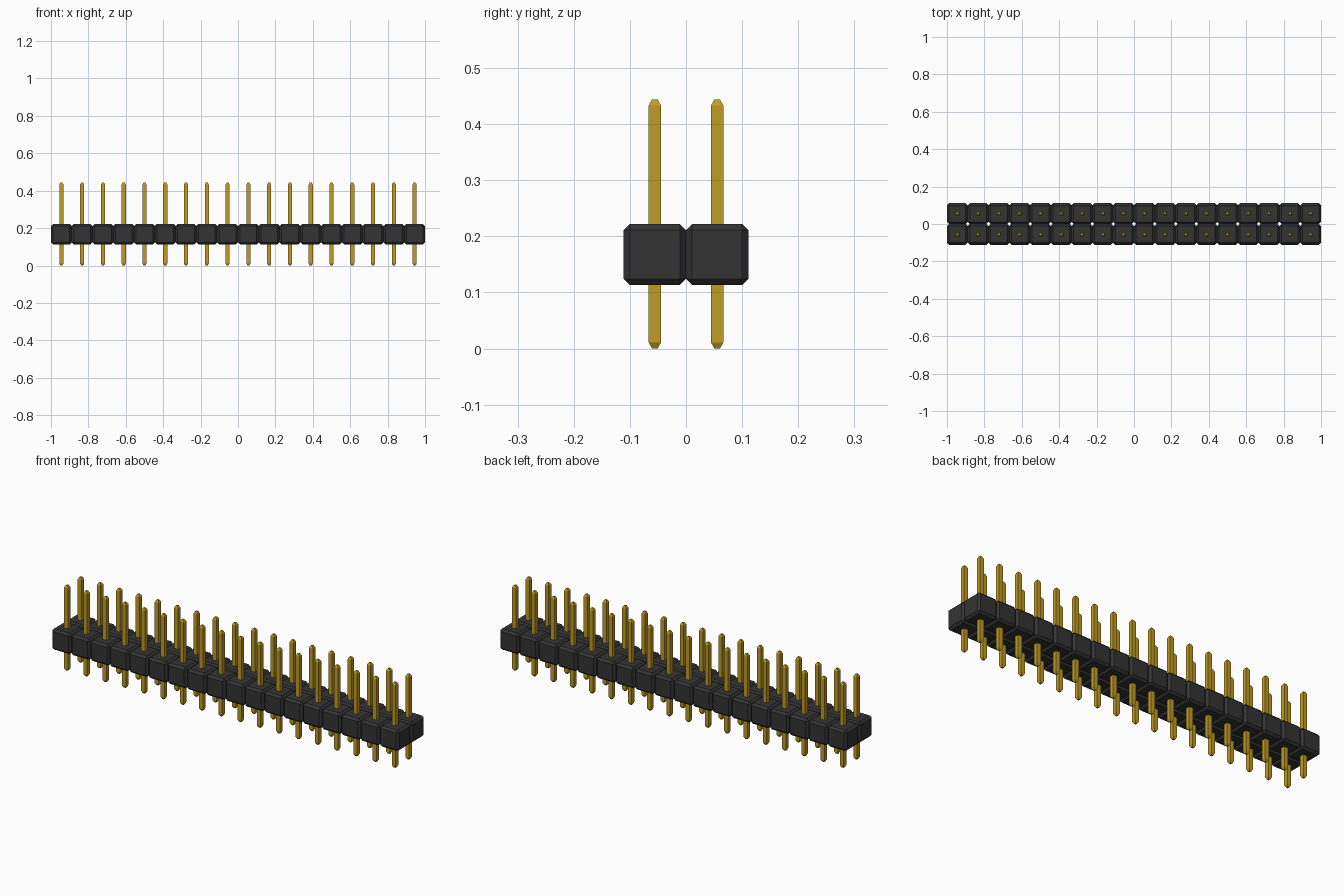
import bpy, bmesh

cube = bpy.data.objects.get("Cube")
if cube:
    bpy.data.objects.remove(cube, do_unlink=True)

COLS, ROWS = 18, 2
PITCH = 2 / COLS
BLOCK_Z = (0.113, 0.222)   # housing bottom and top
CHAMFER = 0.011
PIN_H, PIN_R = 0.444, 0.011
TIP_H, TIP_R = 0.011, 0.005


def material(name, color, rough, metal=0.0):
    m = bpy.data.materials.new(name)
    m.use_nodes = True
    m.diffuse_color = (*color, 1)
    bsdf = m.node_tree.nodes["Principled BSDF"]
    bsdf.inputs["Base Color"].default_value = (*color, 1)
    bsdf.inputs["Roughness"].default_value = rough
    bsdf.inputs["Metallic"].default_value = metal
    return m


def grid_object(name, bm, mat):
    """Place the part in the front right corner and repeat it over the grid."""
    bmesh.ops.recalc_face_normals(bm, faces=bm.faces)
    mesh = bpy.data.meshes.new(name)
    bm.to_mesh(mesh)
    bm.free()
    mesh.materials.append(mat)
    ob = bpy.data.objects.new(name, mesh)
    bpy.context.collection.objects.link(ob)
    ob.location = (-PITCH * (COLS - 1) / 2, -PITCH * (ROWS - 1) / 2, 0)
    for label, count, step in (("columns", COLS, (PITCH, 0, 0)),
                               ("rows", ROWS, (0, PITCH, 0))):
        arr = ob.modifiers.new(label, "ARRAY")
        arr.count = count
        arr.use_relative_offset = False
        arr.use_constant_offset = True
        arr.constant_offset_displace = step
    return ob


black = material("black plastic", (0.034, 0.034, 0.034), 0.6)
gold = material("gold metal", (0.53, 0.335, 0.018), 0.4)

# Housing: chamfered blocks
bm = bmesh.new()
bmesh.ops.create_cube(bm, size=1)
z0, z1 = BLOCK_Z
for v in bm.verts:
    v.co = (v.co.x * PITCH, v.co.y * PITCH, z1 if v.co.z > 0 else z0)
bmesh.ops.bevel(bm, geom=bm.edges[:], offset=CHAMFER, segments=1,
                affect="EDGES", profile=0.5)
grid_object("housing_blocks", bm, black)

# Pins: square section with tapered ends
bm = bmesh.new()
rings = []
for z, r in ((0, TIP_R), (TIP_H, PIN_R), (PIN_H - TIP_H, PIN_R), (PIN_H, TIP_R)):
    rings.append([bm.verts.new((x * r, y * r, z))
                  for x, y in ((-1, -1), (1, -1), (1, 1), (-1, 1))])
for a, b in zip(rings, rings[1:]):
    for i in range(4):
        j = (i + 1) % 4
        bm.faces.new((a[i], a[j], b[j], b[i]))
bm.faces.new(rings[0][::-1])
bm.faces.new(rings[-1])
grid_object("contact_pins", bm, gold)
